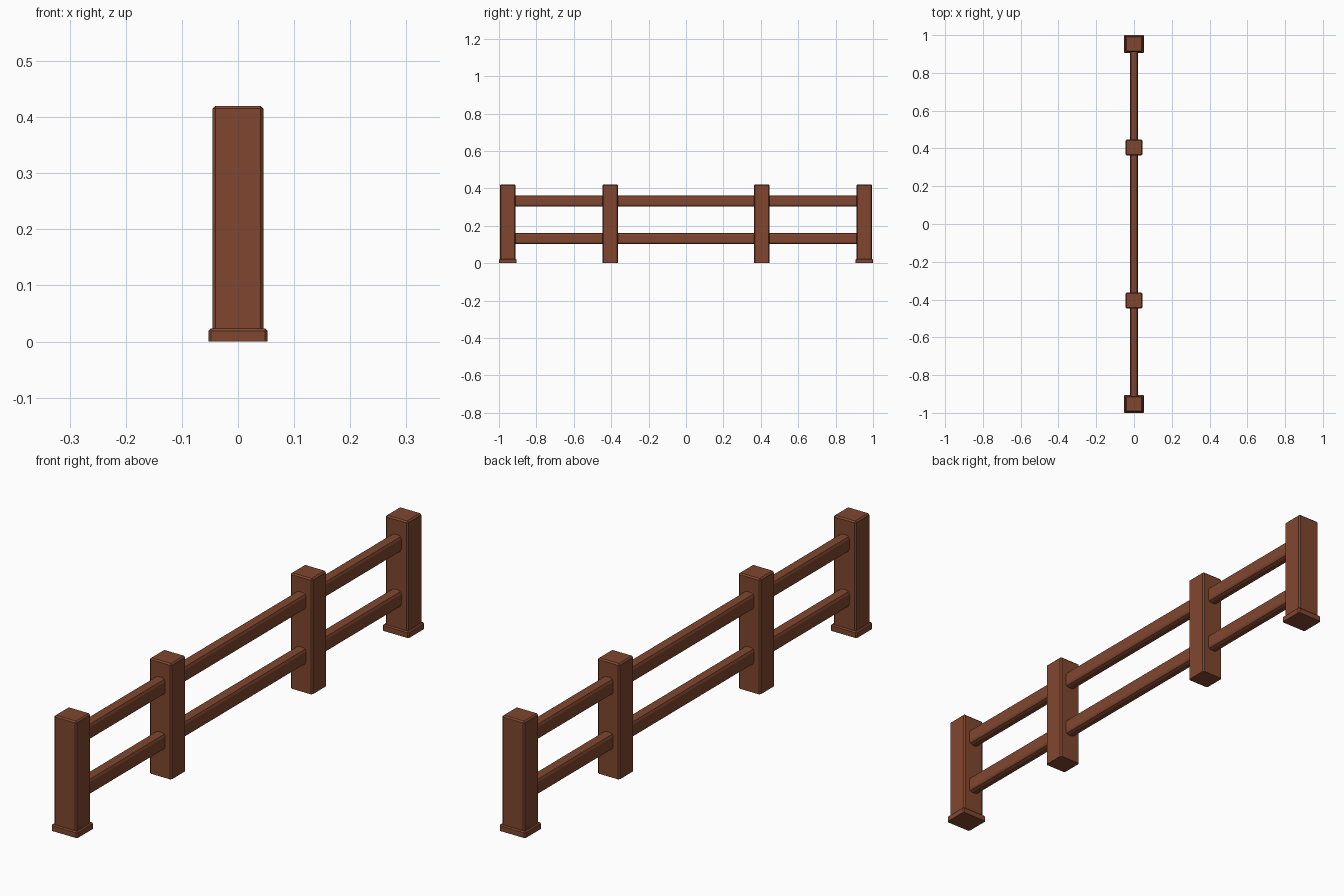
import bpy, bmesh

if "Cube" in bpy.data.objects:
    bpy.data.objects.remove(bpy.data.objects["Cube"])

wood = bpy.data.materials.new("brown wood")
wood.diffuse_color = (0.215, 0.062, 0.028, 1)
wood.use_nodes = True
wood.node_tree.nodes["Principled BSDF"].inputs["Base Color"].default_value = wood.diffuse_color


def box(name, x, y, z, bevel=0.005, segments=1, keep_bottom=True):
    """Bevelled box from x, y, z ranges; bottom rim optionally kept sharp."""
    bm = bmesh.new()
    bmesh.ops.create_cube(bm, size=1)
    for v in bm.verts:
        v.co = [(r[0] + r[1]) / 2 + c * (r[1] - r[0]) for r, c in zip((x, y, z), v.co)]
    edges = [e for e in bm.edges
             if not (keep_bottom and all(v.co.z < z[0] + 1e-5 for v in e.verts))]
    if name.startswith("rail"):
        # only round the long edges of the rails
        edges = [e for e in bm.edges if abs(e.verts[0].co.y - e.verts[1].co.y) > 0.1]
    bmesh.ops.bevel(bm, geom=edges, offset=bevel, segments=segments,
                    profile=0.5, affect='EDGES')
    bmesh.ops.recalc_face_normals(bm, faces=bm.faces)
    me = bpy.data.meshes.new(name)
    bm.to_mesh(me)
    bm.free()
    me.materials.append(wood)
    ob = bpy.data.objects.new(name, me)
    bpy.context.collection.objects.link(ob)
    return ob


for side, s in (("front", -1), ("back", 1)):
    # end post with its foot plate
    c = s * 0.953
    box("end_post_" + side, (-0.045, 0.045), (c - 0.042, c + 0.042), (0.01, 0.42))
    box("post_foot_" + side, (-0.0525, 0.0525), (c - 0.047, c + 0.047), (0, 0.023), 0.004)
    # inner post
    c = s * 0.405
    box("inner_post_" + side, (-0.044, 0.044), (c - 0.042, c + 0.042), (0, 0.42))

# rails between each pair of posts
spans = (("front", -0.93, -0.42), ("middle", -0.39, 0.39), ("back", 0.42, 0.93))
for level, z in (("lower", 0.102), ("upper", 0.302)):
    for part, a, b in spans:
        box(f"rail_{level}_{part}", (-0.02, 0.02), (a, b), (z, z + 0.06), 0.012, 2, False)
